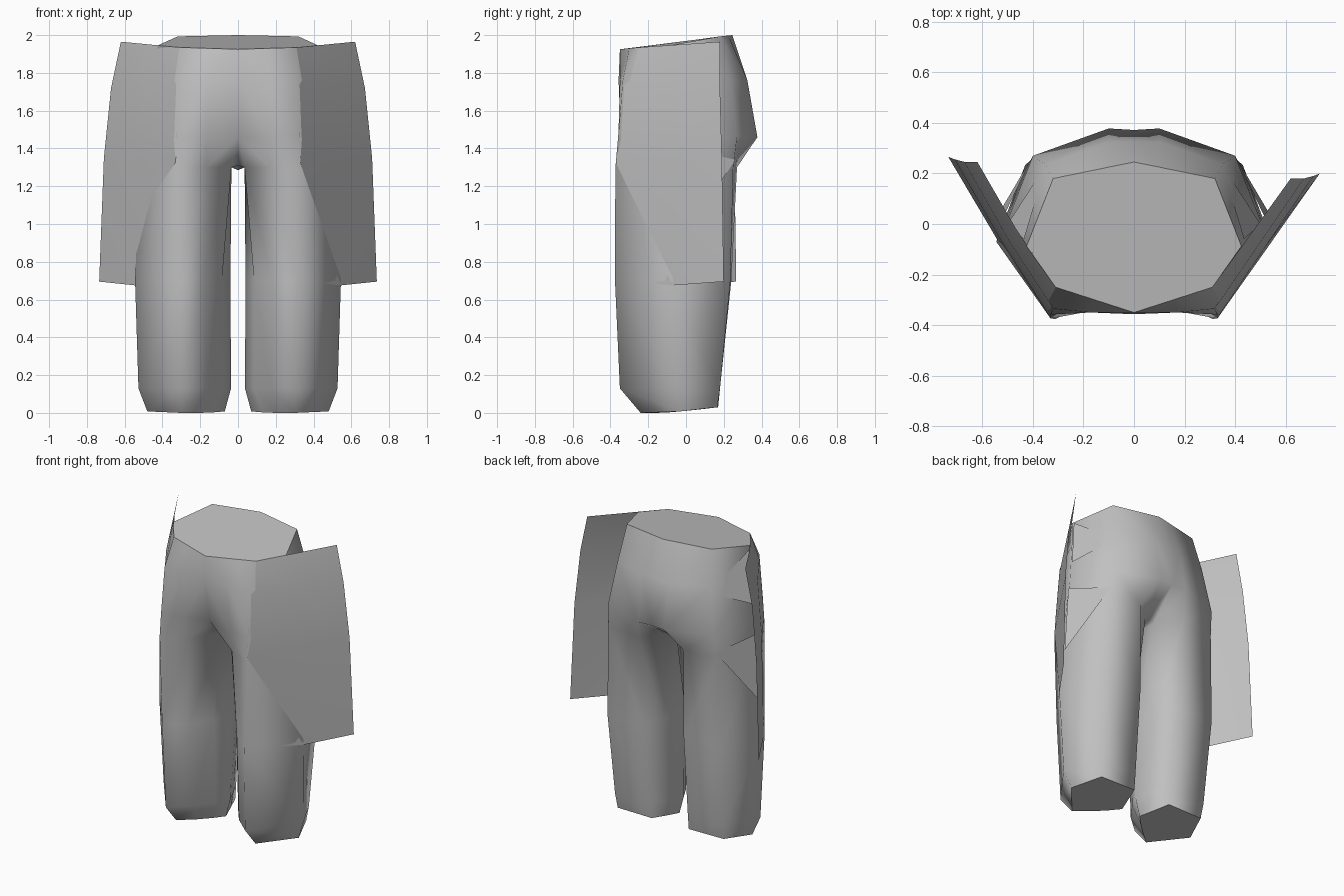
import bpy, bmesh

if "Cube" in bpy.data.objects:
    bpy.data.objects.remove(bpy.data.objects["Cube"])

cloth = bpy.data.materials.new("grey_cloth")
cloth.diffuse_color = (0.53, 0.53, 0.53, 1)
cloth.use_nodes = True
cloth.node_tree.nodes["Principled BSDF"].inputs["Base Color"].default_value = cloth.diffuse_color


def finish(bm, name):
    me = bpy.data.meshes.new(name)
    bm.to_mesh(me)
    bm.free()
    me.materials.append(cloth)
    ob = bpy.data.objects.new(name, me)
    bpy.context.collection.objects.link(ob)
    return ob


# Half rings run from the front centre round the hip to the back centre
waist = [(0, -.35, 1.925), (.155, -.30, 1.93), (.31, -.25, 1.935), (.425, -.088, 1.945),
         (.32, .18, 1.993), (.1, .225, 1.998), (0, .245, 2)]
belly = [(0, -.357), (.17, -.35), (.32, -.335), (.46, -.05), (.35, .235), (.1, .325), (0, .325)]
hip = [(0, -.30), (.17, -.345), (.33, -.358), (.51, -.01), (.40, .27), (.1, .378), (0, .372)]

# Five-sided legs with a front ridge, a side corner and a flat back
legs = [
    (1.30, [(.035, -.13), (.165, -.30), (.33, -.374), (.52, -.03), (.41, .25), (.17, .27), (.035, .15), (.035, 0)]),
    (.70, [(.085, -.14), (.18, -.27), (.31, -.376), (.545, -.07), (.43, .235), (.15, .24), (.09, .12), (.04, -.03)]),
    (.13, [(.085, -.12), (.175, -.24), (.30, -.35), (.527, -.05), (.41, .18), (.14, .18), (.09, .08), (.037, -.03)]),
]
hem = [(.13, -.09, .003), (.20, -.155, 0), (.30, -.24, 0), (.48, -.03, .008),
       (.40, .165, .03), (.14, .17, .03), (.105, .07, .018), (.07, -.03, .008)]

# Trousers: pelvis, crotch and both legs in one skin
bm = bmesh.new()
caps = []
for s in (1, -1):
    def ring(pts, z=None):
        return [bm.verts.new((s * p[0], p[1], p[2] if z is None else z)) for p in pts]

    def strip(a, b, n, closed=False):
        for i in range(n if closed else n - 1):
            j = (i + 1) % n
            bm.faces.new((a[i], a[j], b[j], b[i]))

    pelvis = [ring(waist), ring(belly, 1.76), ring(hip, 1.46)]
    leg = [ring(p, z) for z, p in legs] + [ring(hem)]
    for a, b in zip(pelvis, pelvis[1:]):
        strip(a, b, 7)
    strip(pelvis[-1], leg[0], 7)
    for a, b in zip(leg, leg[1:]):
        strip(a, b, 8, True)
    caps += [bm.faces.new(pelvis[0]), bm.faces.new(leg[-1])]
    # crotch bridge to the centre line
    c = ring([(0, -.13, 1.31), (0, 0, 1.285), (0, .15, 1.31)])
    top, low = pelvis[-1], leg[0]
    bm.faces.new((top[0], c[0], low[0]))
    bm.faces.new((c[0], c[1], low[7], low[0]))
    bm.faces.new((c[1], c[2], low[6], low[7]))
    bm.faces.new((top[6], low[6], c[2]))
# smooth skin with sharp cap borders
for f in bm.faces:
    f.smooth = f not in caps
bmesh.ops.remove_doubles(bm, verts=bm.verts, dist=.0005)
bmesh.ops.recalc_face_normals(bm, faces=bm.faces)
for f in bm.faces:
    if not f.smooth:
        for e in f.edges:
            e.smooth = False
finish(bm, "trousers")

# Side flaps: open sheets continuing the front ridge of each hip backwards
inner = [(.31, -.25, 1.935), (.32, -.335, 1.74), (.33, -.371, 1.33), (.31, -.374, .70)]
middle = [(.465, -.035, 1.95), (.495, -.08, 1.73), (.52, -.09, 1.34), (.543, -.072, .675)]
outer = [(.62, .18, 1.965), (.672, .18, 1.72), (.71, .19, 1.35), (.735, .2, .695)]
for s, name, back in ((1, "right_flap", 0), (-1, "left_flap", .066)):
    bm = bmesh.new()
    cols = [[bm.verts.new((s * x, y + back * k, z)) for x, y, z in col]
            for col, k in ((inner, 0), (middle, .2), (outer, 1))]
    for a, b in zip(cols, cols[1:]):
        for i in range(3):
            f = (a[i], a[i + 1], b[i + 1], b[i])
            bm.faces.new(f if s > 0 else f[::-1]).smooth = True
    finish(bm, name)

# Pointed cloth folds behind each flap
folds = [((.345, .24, 1.72), (.435, -.06, 1.93), (.50, .0, 1.60)),
         ((.405, .262, 1.34), (.53, .0, 1.40), (.56, .0, .95))]
bm = bmesh.new()
for s in (1, -1):
    for tri in folds:
        vs = [bm.verts.new((s * x, y, z)) for x, y, z in tri]
        bm.faces.new(vs if s < 0 else vs[::-1])
finish(bm, "hip_folds")
